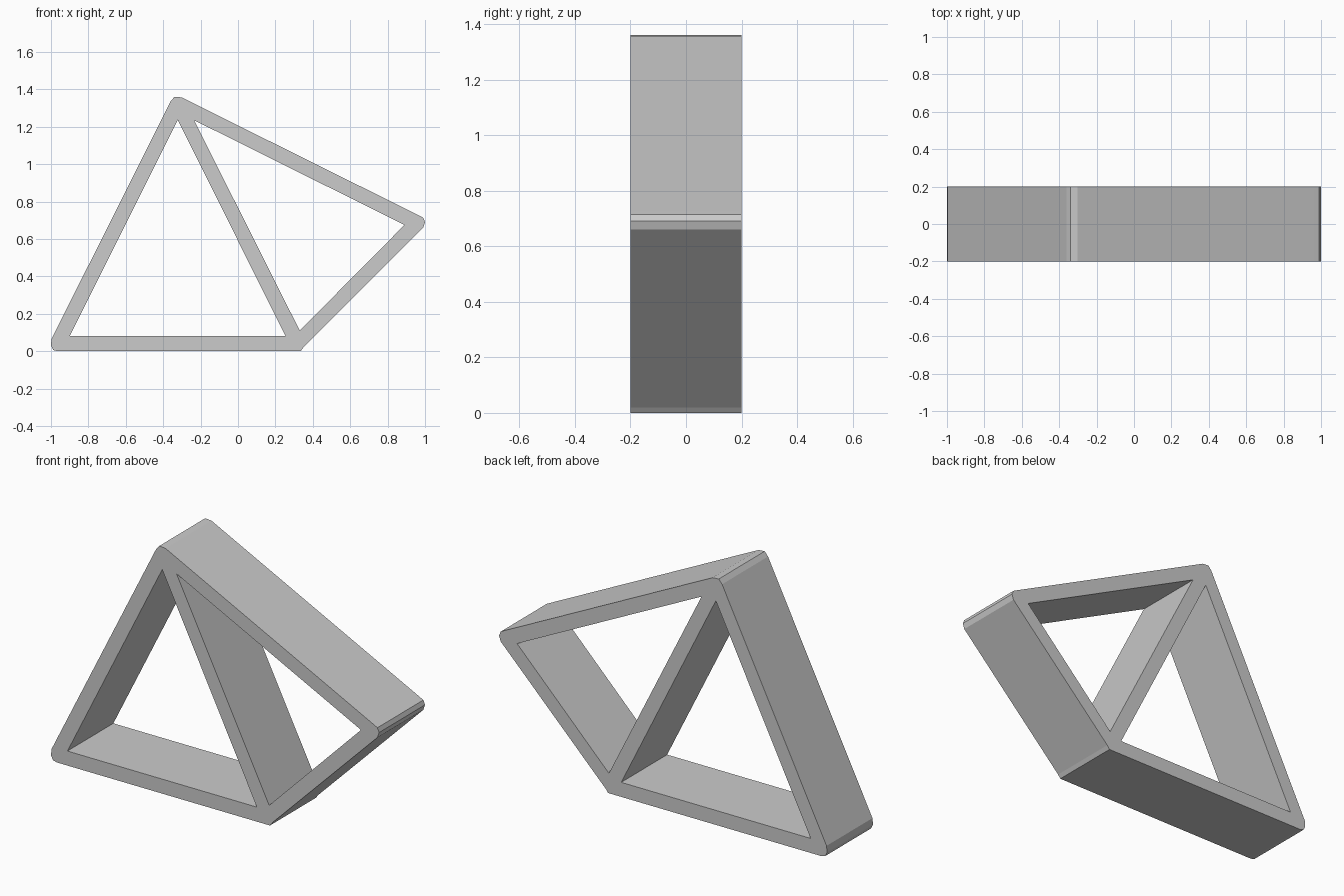
import bpy
from math import pi

cube = bpy.data.objects.get("Cube")
if cube:
    bpy.data.objects.remove(cube, do_unlink=True)

HALF_DEPTH = 0.2

# Frame outline with softened corners
outline = [(-0.965, 0), (0.335, 0), (0.35, 0.02),
           (0.99, 0.66), (1.0, 0.69), (0.99, 0.714), (0.965, 0.727),
           (-0.302, 1.357), (-0.34, 1.36), (-0.36, 1.336),
           (-0.997, 0.065), (-1.0, 0.03), (-0.988, 0.006)]

# Triangular openings on either side of the diagonal brace
left_opening = [(-0.9, 0.08), (0.255, 0.08), (-0.322, 1.235)]
right_opening = [(-0.235, 1.235), (0.33, 0.11), (0.89, 0.675)]

# Filled, extruded profile
curve = bpy.data.curves.new("frame_profile", 'CURVE')
curve.dimensions = '2D'
curve.fill_mode = 'BOTH'
curve.extrude = HALF_DEPTH
for loop in (outline, left_opening, right_opening):
    spline = curve.splines.new('POLY')
    spline.points.add(len(loop) - 1)
    for point, (x, z) in zip(spline.points, loop):
        point.co = (x, z, 0, 1)
    spline.use_cyclic_u = True

frame = bpy.data.objects.new("triangular_frame", curve)
bpy.context.collection.objects.link(frame)
frame.rotation_euler.x = pi / 2

# Single plain grey
grey = bpy.data.materials.new("light_grey")
grey.use_nodes = True
colour = (0.6, 0.6, 0.6, 1)
grey.diffuse_color = colour
grey.node_tree.nodes["Principled BSDF"].inputs["Base Color"].default_value = colour
curve.materials.append(grey)

# Turn the profile into a flat-shaded mesh
bpy.ops.object.select_all(action='DESELECT')
frame.select_set(True)
bpy.context.view_layer.objects.active = frame
bpy.ops.object.convert(target='MESH')
bpy.ops.object.shade_flat()
